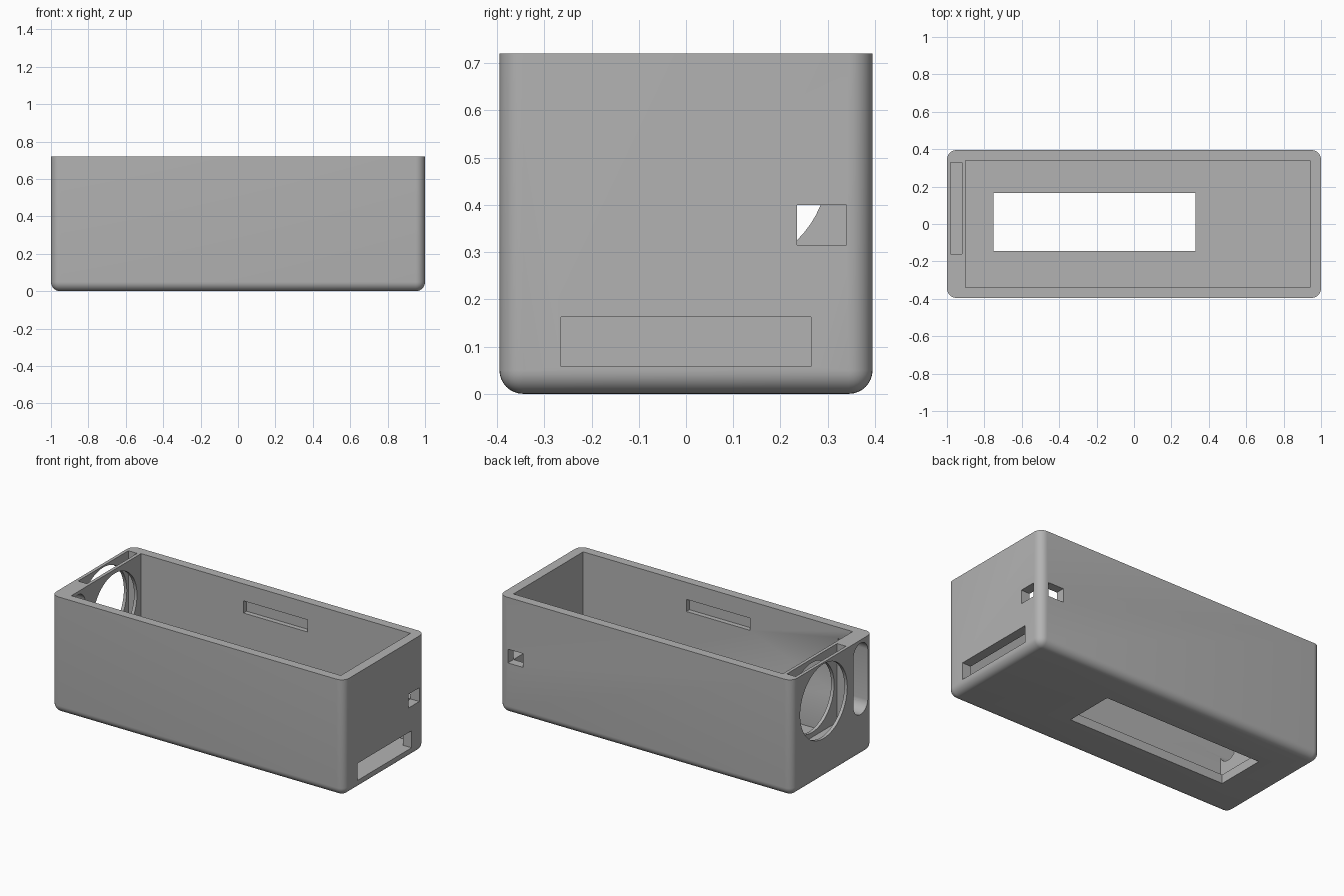
import bpy, bmesh, math
from mathutils import Matrix

default = bpy.data.objects.get("Cube")
if default:
    bpy.data.objects.remove(default, do_unlink=True)

TOP = 0.72
HALF_Y = 0.395
LENS_Y, LENS_Z = 0.085, 0.48

grey = bpy.data.materials.new("plain grey")
grey.use_nodes = True
colour = (0.45, 0.45, 0.45, 1)
grey.diffuse_color = colour
grey.node_tree.nodes["Principled BSDF"].inputs["Base Color"].default_value = colour


def to_object(name, bm):
    bmesh.ops.recalc_face_normals(bm, faces=bm.faces)
    mesh = bpy.data.meshes.new(name)
    bm.to_mesh(mesh)
    bm.free()
    mesh.materials.append(grey)
    obj = bpy.data.objects.new(name, mesh)
    bpy.context.collection.objects.link(obj)
    return obj


def box_mesh(x, y, z):
    """Box spanning the given (low, high) ranges."""
    bm = bmesh.new()
    bmesh.ops.create_cube(bm, size=1)
    for v in bm.verts:
        v.co = [r[0] if c < 0 else r[1] for c, r in zip(v.co, (x, y, z))]
    return bm


def pill_mesh(x, y, z, radius, half_length=0):
    """Cylinder along x, stretched along z into a rounded slot."""
    bm = bmesh.new()
    bmesh.ops.create_cone(bm, cap_ends=True, segments=64, radius1=radius,
                          radius2=radius, depth=x[1] - x[0],
                          matrix=Matrix.Rotation(math.pi / 2, 4, "Y"))
    for v in bm.verts:
        if abs(v.co.z) > 1e-5:
            v.co.z += math.copysign(half_length, v.co.z)
        v.co.x += (x[0] + x[1]) / 2
        v.co.y += y
        v.co.z += z
    return bm


def cut(target, name, bm):
    cutter = to_object(name, bm)
    cutter.hide_render = True
    mod = target.modifiers.new(name, "BOOLEAN")
    mod.operation = "DIFFERENCE"
    mod.solver = "EXACT"
    mod.object = cutter
    bpy.ops.object.modifier_apply(modifier=name)
    bpy.data.objects.remove(cutter, do_unlink=True)


# Outer shell, rounded everywhere but at the open rim
bm = box_mesh((-1, 1), (-HALF_Y, HALF_Y), (0, TOP))
edges = [e for e in bm.edges if min(v.co.z for v in e.verts) < 0.01]
bmesh.ops.bevel(bm, geom=edges, offset=0.05, segments=8, profile=0.5, affect="EDGES")
case = to_object("open_case", bm)
bpy.context.view_layer.objects.active = case
case.select_set(True)

# Main cavity and floor window
cut(case, "cavity", box_mesh((-0.9, 0.94), (-0.34, 0.34), (0.055, 1)))
cut(case, "floor_window", box_mesh((-0.75, 0.33), (-0.145, 0.165), (-0.1, 0.2)))

# Thick end wall: disc slot, stepped round opening and tall rounded slot
cut(case, "disc_slot", box_mesh((-0.98, -0.92), (-0.16, 0.33), (0.235, 1)))
cut(case, "outer_round_hole", pill_mesh((-1.1, -0.95), LENS_Y, LENS_Z, 0.23))
cut(case, "inner_round_hole", pill_mesh((-0.96, -0.8), LENS_Y, LENS_Z, 0.2155))
cut(case, "rounded_slot", pill_mesh((-1.1, -0.8), -0.275, LENS_Z, 0.07, 0.15))

# Openings in the thin end wall and beside its corner
cut(case, "low_slot", box_mesh((0.9, 1.1), (-0.265, 0.265), (0.058, 0.163)))
cut(case, "end_port", box_mesh((0.9, 1.1), (0.235, 0.34), (0.315, 0.4)))
cut(case, "back_port", box_mesh((0.835, 0.94), (0.3, 0.5), (0.315, 0.4)))

# Shallow lid-clip recesses inside both long walls
for side in (-1, 1):
    cut(case, "clip_recess",
        box_mesh((-0.2, 0.235), sorted((side * 0.3, side * 0.37)), (0.54, 0.615)))

bpy.ops.object.shade_smooth_by_angle(angle=math.radians(30))
